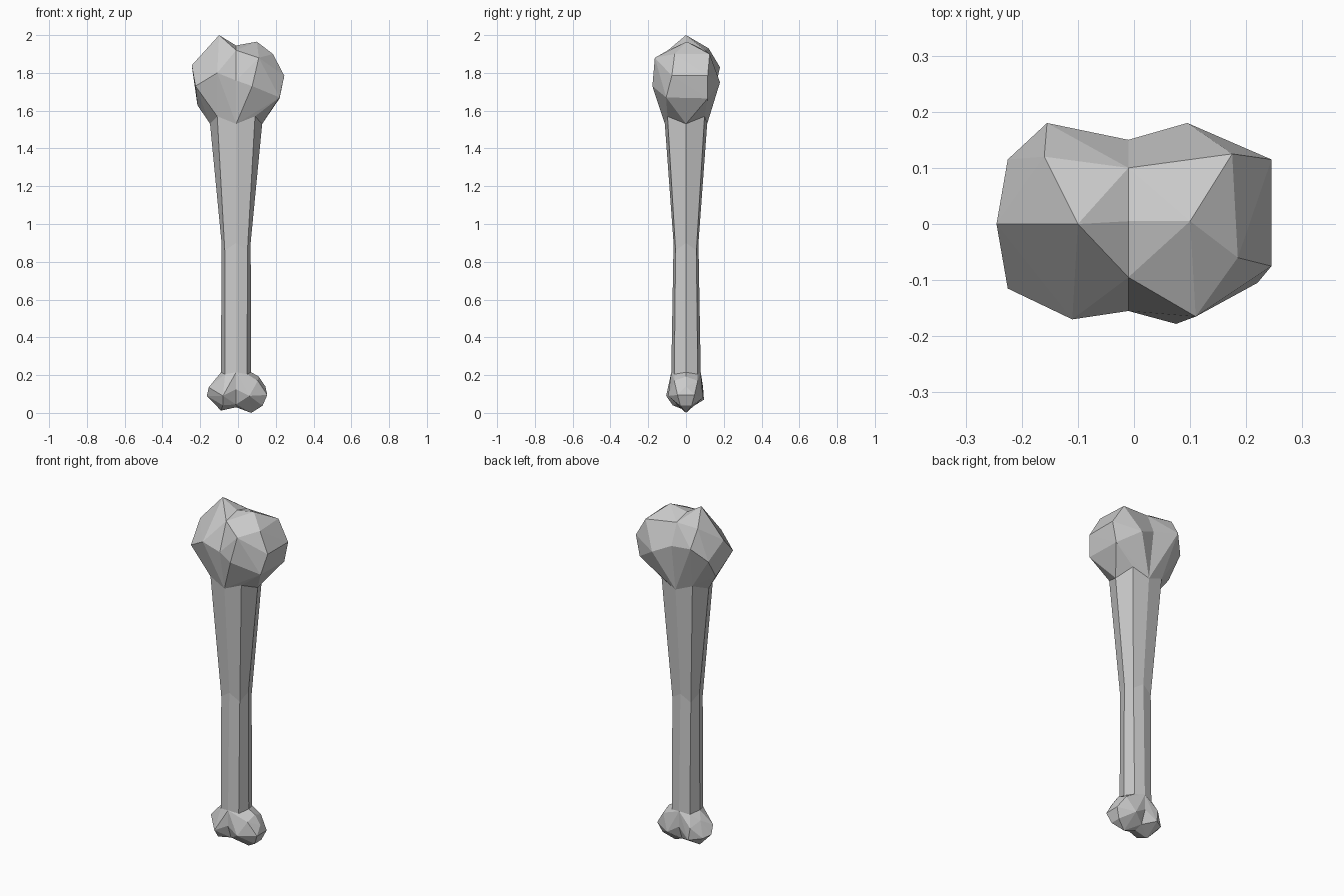
import bpy
import bmesh

cube = bpy.data.objects.get("Cube")
if cube:
    bpy.data.objects.remove(cube, do_unlink=True)

SEAM = -0.01  # plane where the two knuckles of each end meet


def ring(rx, ry, dx, dy, z, z_diag):
    """Eight shaft corners: four on the axes, four on the diagonals."""
    signs = [(1, 0), (1, 1), (0, 1), (-1, 1), (-1, 0), (-1, -1), (0, -1), (1, -1)]
    return [(SEAM + sx * dx, sy * dy, z_diag) if sx and sy
            else (SEAM + sx * rx, sy * ry, z) for sx, sy in signs]


def add_shaft(bm, rings):
    loops = [[bm.verts.new(p) for p in r] for r in rings]
    for low, high in zip(loops, loops[1:]):
        for i in range(8):
            j = (i + 1) % 8
            bm.faces.new((low[i], low[j], high[j], high[i]))


def add_knuckle(bm, points, seam, collar, side):
    """Faceted knuckle, left open at the seam and at the shaft."""
    half = [p for p in collar if (p[0] - SEAM) * side > -0.001]
    part = bmesh.new()
    for p in set(points + seam + half):
        part.verts.new(p)
    result = bmesh.ops.convex_hull(part, input=part.verts[:])
    loose = set(result["geom_interior"]) | set(result["geom_unused"])
    bmesh.ops.delete(part, geom=[v for v in loose if isinstance(v, bmesh.types.BMVert)],
                     context='VERTS')

    def on_collar(v):
        return any((v.co - type(v.co)(p)).length < 1e-4 for p in half)

    for f in part.faces:
        if all(abs(v.co.x - SEAM) < 1e-4 for v in f.verts) or all(map(on_collar, f.verts)):
            continue
        bm.faces.new([bm.verts.new(v.co) for v in f.verts])
    part.free()


# Shaft cross-sections
bottom = ring(0.08, 0.078, 0.058, 0.062, 0.215, 0.205)
middle = ring(0.077, 0.066, 0.06, 0.055, 0.9, 0.86)
top = ring(0.138, 0.112, 0.1, 0.098, 1.53, 1.57)

# Upper end
top_seam = [(SEAM, -0.155, 1.76), (SEAM, -0.095, 1.92), (SEAM, 0.005, 1.945),
            (SEAM, 0.1, 1.92), (SEAM, 0.15, 1.8)]
top_right = [(-0.1, 0, 2), (-0.245, 0, 1.84), (-0.225, -0.115, 1.73),
             (-0.11, -0.17, 1.8), (-0.225, 0.115, 1.75), (-0.155, 0.18, 1.83),
             (-0.16, 0.12, 1.93), (-0.215, 0.03, 1.63)]
top_left = [(0.1, 0.005, 1.965), (0.175, 0.125, 1.9), (0.185, -0.06, 1.9),
            (0.11, -0.165, 1.88), (0.075, -0.178, 1.73), (0.245, -0.075, 1.785),
            (0.245, 0.115, 1.785), (0.22, -0.105, 1.67), (0.22, 0.115, 1.665),
            (0.095, 0.18, 1.75)]

# Lower end
low_seam = [(SEAM, -0.08, 0.125), (SEAM, -0.05, 0.045), (SEAM, 0, 0.03),
            (SEAM, 0.05, 0.045), (SEAM, 0.08, 0.125)]
low_right = [(-0.165, 0, 0.09), (-0.155, -0.03, 0.135), (-0.115, 0.03, 0.17),
             (-0.09, 0, 0.012), (-0.08, -0.105, 0.09), (-0.08, 0.095, 0.07),
             (-0.145, 0.05, 0.08), (-0.08, -0.07, 0.04), (-0.09, 0.09, 0.14)]
low_left = [(0.155, -0.045, 0.095), (0.155, 0.045, 0.095), (0.145, 0, 0.14),
            (0.13, -0.03, 0.038), (0.13, 0.03, 0.038), (0.07, 0, 0),
            (0.11, 0, 0.192), (0.105, -0.062, 0.17), (0.105, 0.062, 0.17),
            (0.06, -0.095, 0.09), (0.06, 0.09, 0.08)]

bm = bmesh.new()
add_shaft(bm, [bottom, middle, top])
add_knuckle(bm, top_right, top_seam, top, -1)
add_knuckle(bm, top_left, top_seam, top, 1)
add_knuckle(bm, low_right, low_seam, bottom, -1)
add_knuckle(bm, low_left, low_seam, bottom, 1)

# Weld everything into one closed skin
bmesh.ops.remove_doubles(bm, verts=bm.verts[:], dist=0.0005)
bmesh.ops.holes_fill(bm, edges=[e for e in bm.edges if e.is_boundary], sides=0)
bmesh.ops.recalc_face_normals(bm, faces=bm.faces[:])

mesh = bpy.data.meshes.new("bone")
bm.to_mesh(mesh)
bm.free()
bone = bpy.data.objects.new("bone", mesh)
bpy.context.collection.objects.link(bone)

# Plain grey
grey = bpy.data.materials.new("light_grey")
grey.use_nodes = True
colour = (0.6, 0.6, 0.6, 1)
grey.diffuse_color = colour
grey.node_tree.nodes["Principled BSDF"].inputs["Base Color"].default_value = colour
mesh.materials.append(grey)
